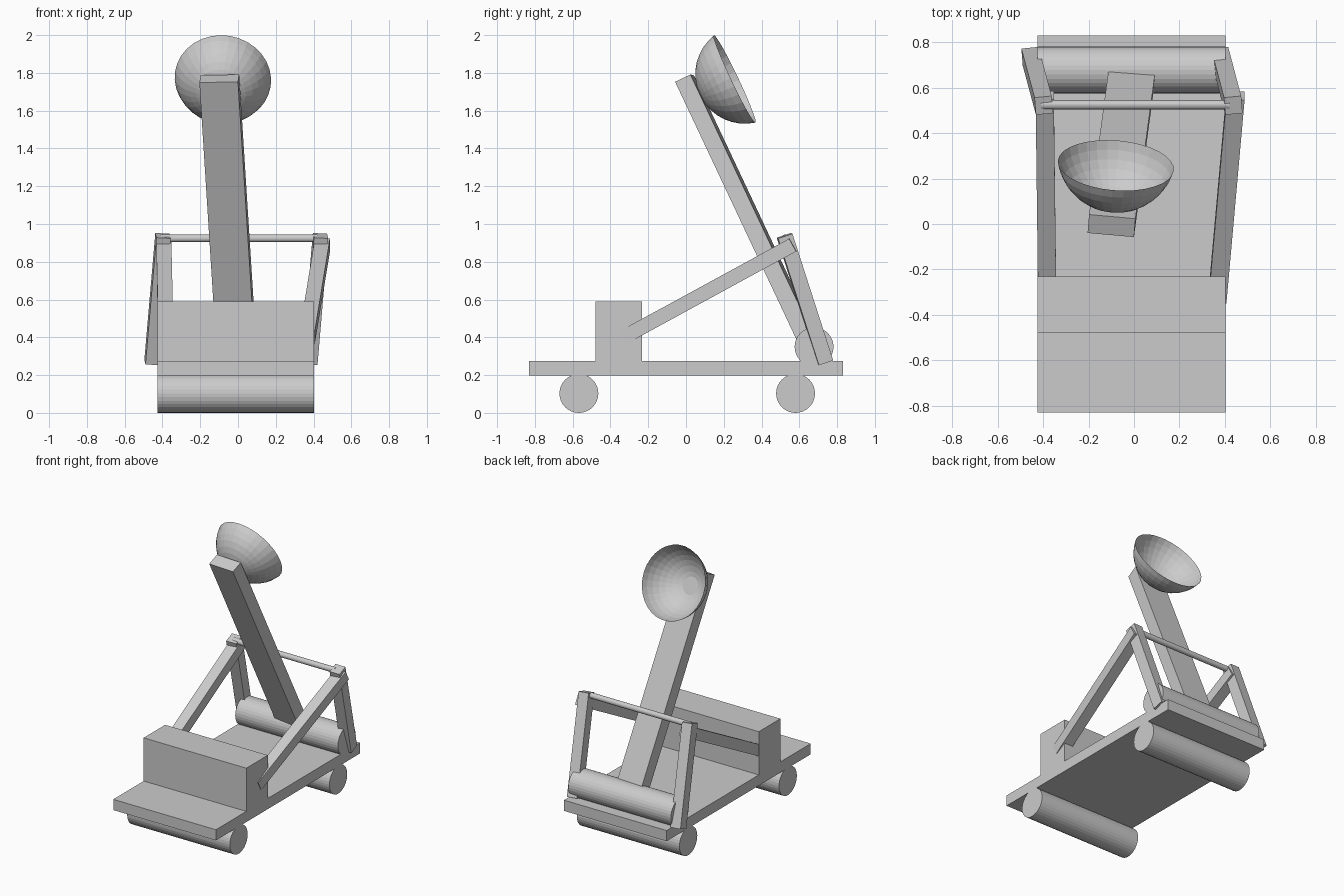
import bpy, bmesh
from math import sin, cos, radians, pi, asin
from mathutils import Vector, Matrix

if "Cube" in bpy.data.objects:
    bpy.data.objects.remove(bpy.data.objects["Cube"])


def finish(name, bm):
    bmesh.ops.recalc_face_normals(bm, faces=bm.faces)
    me = bpy.data.meshes.new(name)
    bm.to_mesh(me)
    bm.free()
    ob = bpy.data.objects.new(name, me)
    bpy.context.collection.objects.link(ob)
    return ob


def frame(axis, side, origin):
    """Matrix with local z along axis and local x close to side."""
    z = Vector(axis).normalized()
    x = Vector(side)
    x = (x - z * x.dot(z)).normalized()
    m = Matrix((x, z.cross(x), z)).transposed().to_4x4()
    m.translation = Vector(origin)
    return m


def beam(name, p0, p1, width, thick, side=(1, 0, 0)):
    p0, p1 = Vector(p0), Vector(p1)
    m = frame(p1 - p0, side, (p0 + p1) / 2)
    bm = bmesh.new()
    bmesh.ops.create_cube(bm, size=1, matrix=m @ Matrix.Diagonal((width, thick, (p1 - p0).length, 1)))
    return finish(name, bm)


def box(name, lo, hi):
    lo, hi = Vector(lo), Vector(hi)
    bm = bmesh.new()
    bmesh.ops.create_cube(bm, size=1, matrix=Matrix.Translation((lo + hi) / 2) @ Matrix.Diagonal((*(hi - lo), 1)))
    return finish(name, bm)


def roller(name, x0, x1, y, z, r):
    bm = bmesh.new()
    m = Matrix.Translation(((x0 + x1) / 2, y, z)) @ Matrix.Rotation(pi / 2, 4, 'Y')
    bmesh.ops.create_cone(bm, cap_ends=True, segments=32, radius1=r, radius2=r, depth=x1 - x0, matrix=m)
    return finish(name, bm)


X0, X1 = -0.425, 0.403

# chassis and front block
box("base_plank", (X0, -0.83, 0.197), (X1, 0.83, 0.275))
box("front_block", (X0, -0.48, 0.27), (X1, -0.232, 0.59))

# wheel rollers and arm pivot roller
roller("front_wheel", X0, X1, -0.567, 0.103, 0.103)
roller("rear_wheel", X0, X1, 0.58, 0.103, 0.103)
roller("arm_pivot", X0, X1, 0.678, 0.35, 0.103)

# leaning posts and their braces
post_side = (1, 0.1, -0.06)
beam("left_post", (-0.455, 0.738, 0.267), (-0.397, 0.522, 0.938), 0.076, 0.08, post_side)
beam("right_post", (0.38, 0.738, 0.267), (0.437, 0.522, 0.938), 0.076, 0.08, post_side)
beam("left_brace", (-0.382, -0.328, 0.402), (-0.393, 0.567, 0.89), 0.08, 0.077)
beam("right_brace", (0.367, -0.328, 0.402), (0.447, 0.567, 0.89), 0.08, 0.077)
roller("stop_bar", -0.41, 0.42, 0.525, 0.924, 0.02)

# throwing arm
top, bottom = Vector((-0.099, -0.008, 1.77)), Vector((-0.01, 0.652, 0.368))
arm_side = (1, -0.09, 0.02)
beam("throwing_arm", bottom, top, 0.205, 0.09, arm_side)

# bowl: open spherical cap with a small flat bottom
rim, depth = 0.256, 0.203
R = (rim ** 2 + depth ** 2) / (2 * depth)
arm = frame(top - bottom, arm_side, (0, 0, 0))
opening = -(arm.to_3x3() @ Vector((0, 1, 0)))
if opening.y < 0:
    opening = -opening
m = frame(opening, arm_side, (-0.08, 0.258, 1.768))
a0, a1, rings, segs = radians(12), asin(rim / R), 7, 32
bm = bmesh.new()
loops = []
for i in range(rings + 1):
    a = a0 + (a1 - a0) * i / rings
    loops.append([bm.verts.new(m @ Vector((R * sin(a) * cos(2 * pi * k / segs),
                                           R * sin(a) * sin(2 * pi * k / segs),
                                           R - depth - R * cos(a)))) for k in range(segs)])
for a, b in zip(loops, loops[1:]):
    for k in range(segs):
        n = (k + 1) % segs
        bm.faces.new((a[k], a[n], b[n], b[k]))
bm.faces.new(loops[0])
finish("bowl", bm)
